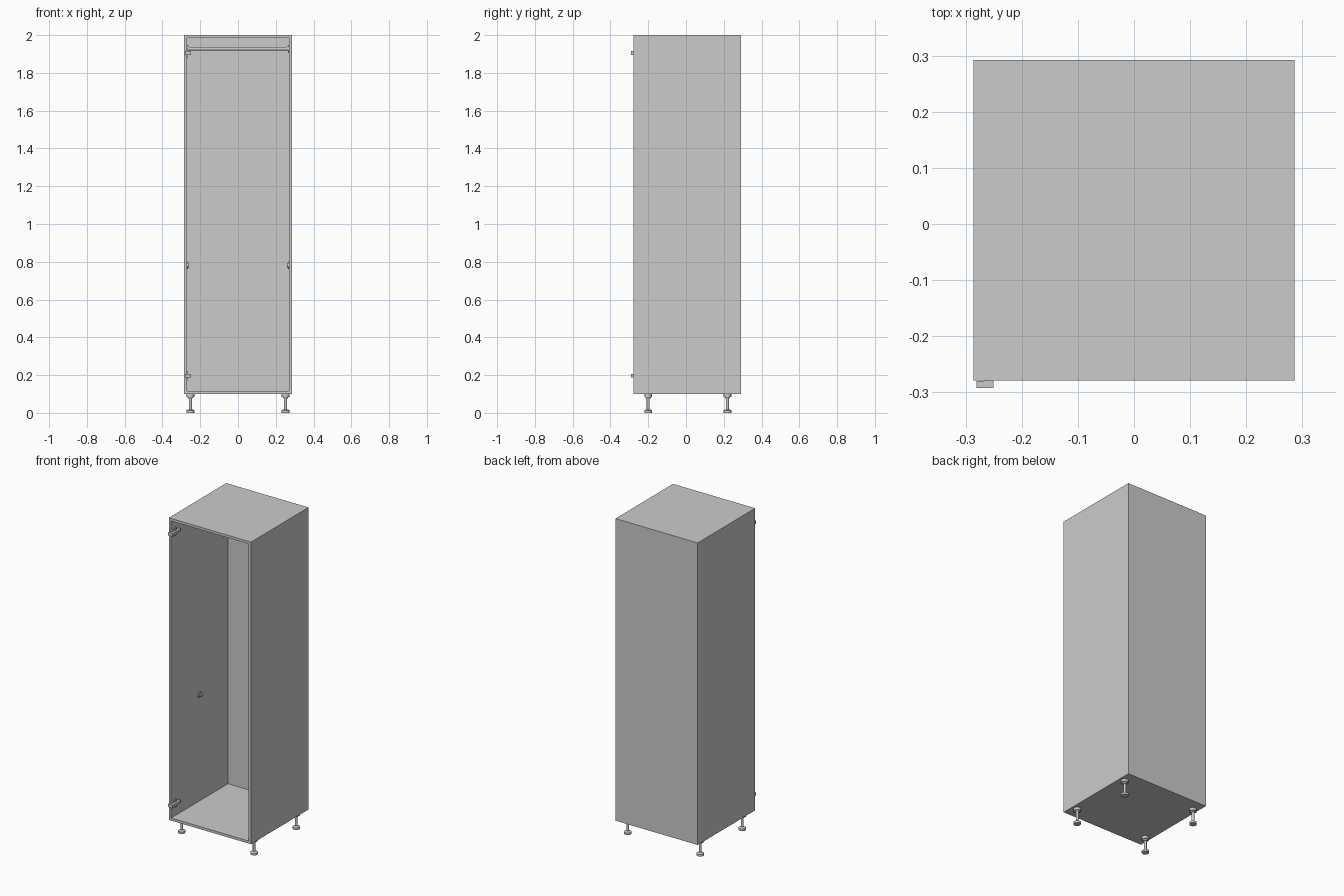
import bpy, bmesh
from math import pi
from mathutils import Matrix, Vector

if "Cube" in bpy.data.objects:
    bpy.data.objects.remove(bpy.data.objects["Cube"])

W, Y0, Y1, Z0, Z1, T = 0.286, -0.279, 0.292, 0.10, 2.0, 0.016
YM = (Y0 + Y1) / 2


def finish(name, bm, smooth=False):
    me = bpy.data.meshes.new(name)
    bm.to_mesh(me)
    bm.free()
    ob = bpy.data.objects.new(name, me)
    bpy.context.collection.objects.link(ob)
    if smooth:
        bpy.ops.object.select_all(action='DESELECT')
        ob.select_set(True)
        bpy.context.view_layer.objects.active = ob
        bpy.ops.object.shade_smooth_by_angle()
    return ob


def add_box(bm, lo, hi):
    lo, hi = Vector(lo), Vector(hi)
    m = Matrix.Translation((lo + hi) / 2) @ Matrix.Diagonal((*(hi - lo), 1))
    bmesh.ops.create_cube(bm, size=1, matrix=m)


def box(name, lo, hi):
    bm = bmesh.new()
    add_box(bm, lo, hi)
    return finish(name, bm)


def add_cyl(bm, centre, r0, r1, length, axis='Z', segs=24):
    rot = Matrix.Rotation(pi / 2, 4, 'Y') if axis == 'X' else Matrix()
    bmesh.ops.create_cone(bm, cap_ends=True, segments=segs, radius1=r0, radius2=r1,
                          depth=length, matrix=Matrix.Translation(centre) @ rot)


# Carcass panels
box("left_side", (-W, Y0, Z0), (-W + T, Y1, Z1))
box("right_side", (W - T, Y0, Z0), (W, Y1, Z1))
box("bottom_panel", (-W + T, Y0, Z0), (W - T, Y1, Z0 + T))
box("top_panel", (-W + T, Y0, Z1 - T), (W - T, Y1, Z1))
box("back_panel", (-W + T, Y1 - 0.006, Z0 + T), (W - T, Y1, Z1 - T))

# Adjustable legs: mounting plate, stem, foot
for x in (-0.252, 0.252):
    for y in (-0.2, 0.219):
        bm = bmesh.new()
        add_cyl(bm, (x, y, 0.092), 0.021, 0.021, 0.016)
        add_cyl(bm, (x, y, 0.081), 0.012, 0.016, 0.008)
        add_cyl(bm, (x, y, 0.05), 0.008, 0.008, 0.07)
        add_cyl(bm, (x, y, 0.016), 0.021, 0.012, 0.006)
        add_cyl(bm, (x, y, 0.0065), 0.021, 0.021, 0.013)
        finish("leg", bm, True)

# Hanging rod with end sockets, and a spare pair of sockets lower down
bm = bmesh.new()
add_cyl(bm, (0, YM, 1.928), 0.0095, 0.0095, 2 * (W - T), 'X')
finish("hanging_rod", bm, True)
for z in (1.928, 0.782):
    for s in (-1, 1):
        bm = bmesh.new()
        add_cyl(bm, (s * (W - T - 0.002), YM, z), 0.019, 0.019, 0.004, 'X')
        add_cyl(bm, (s * (W - T - 0.007), YM, z), 0.012, 0.012, 0.008, 'X')
        finish("rod_socket", bm, True)

# Door hinges: winged plate on the left wall, arm, front cup
for z in (1.905, 0.197):
    bm = bmesh.new()
    xi = -W + T
    add_box(bm, (xi, -0.25, z - 0.025), (xi + 0.006, -0.232, z + 0.025))
    add_box(bm, (xi, -0.27, z - 0.006), (xi + 0.012, -0.2, z + 0.006))
    add_box(bm, (xi + 0.003, -0.284, z - 0.008), (xi + 0.018, -0.21, z + 0.008))
    add_box(bm, (-0.281, -0.292, z - 0.01), (-0.25, -0.2795, z + 0.01))
    finish("hinge", bm)
